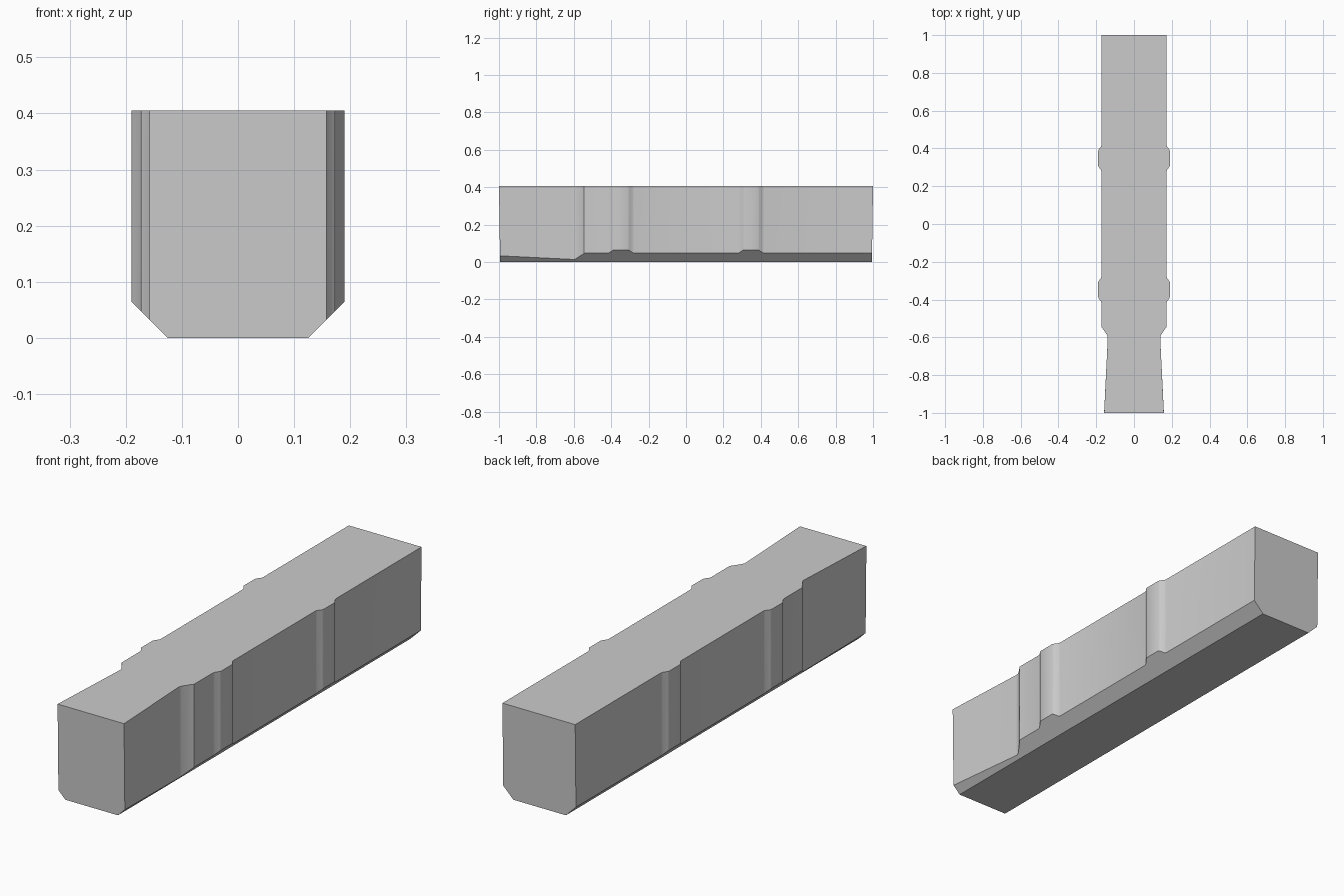
import bpy, bmesh, math

cube = bpy.data.objects.get("Cube")
if cube:
    bpy.data.objects.remove(cube, do_unlink=True)

HEIGHT = 0.405
FLAT = 0.125      # half width of the flat underside
SIDE = 0.173      # half width of the straight body
RIB = 0.19        # half width at the ribs

grey = bpy.data.materials.new("plain grey")
grey.use_nodes = True
grey.diffuse_color = (0.6, 0.6, 0.6, 1)
grey.node_tree.nodes["Principled BSDF"].inputs["Base Color"].default_value = (0.6, 0.6, 0.6, 1)


def rib(centre):
    """Stations (y, half width) of one raised rib with eased flanks."""
    rise = [(-0.07, SIDE), (-0.062, 0.175), (-0.045, 0.187), (-0.038, RIB)]
    return [(centre + d, w) for d, w in rise] + [(centre - d, w) for d, w in reversed(rise)]


# Half-width outline from front to back: flared grip, waist, ribbed body
outline = [(-1, 0.158), (-0.61, 0.139), (-0.598, 0.139), (-0.587, 0.143),
           (-0.565, 0.158), (-0.552, 0.166), (-0.545, SIDE)]
outline += rib(-0.348) + rib(0.348) + [(1, SIDE)]

# Loft a section with 45-degree lower chamfers along the outline
bm = bmesh.new()
rings = []
for y, w in outline:
    half = [(FLAT, 0), (w, w - FLAT), (w, HEIGHT)]
    section = half + [(-x, z) for x, z in reversed(half)]
    ring = []
    for x, z in section:
        lean = 1 - 0.006 * (1 - z / HEIGHT) if abs(y) == 1 else 1
        ring.append(bm.verts.new((x, y * lean, z)))
    rings.append(ring)
for a, b in zip(rings, rings[1:]):
    for i in range(len(a)):
        j = (i + 1) % len(a)
        bm.faces.new((a[i], a[j], b[j], b[i]))
bm.faces.new(rings[0])
bm.faces.new(rings[-1])
bmesh.ops.recalc_face_normals(bm, faces=bm.faces)

mesh = bpy.data.meshes.new("ribbed_block")
bm.to_mesh(mesh)
bm.free()
mesh.materials.append(grey)
block = bpy.data.objects.new("ribbed_block", mesh)
bpy.context.collection.objects.link(block)

# Smooth the eased flanks, keep the hard edges
bpy.ops.object.select_all(action='DESELECT')
block.select_set(True)
bpy.context.view_layer.objects.active = block
bpy.ops.object.shade_smooth_by_angle(angle=math.radians(25))
